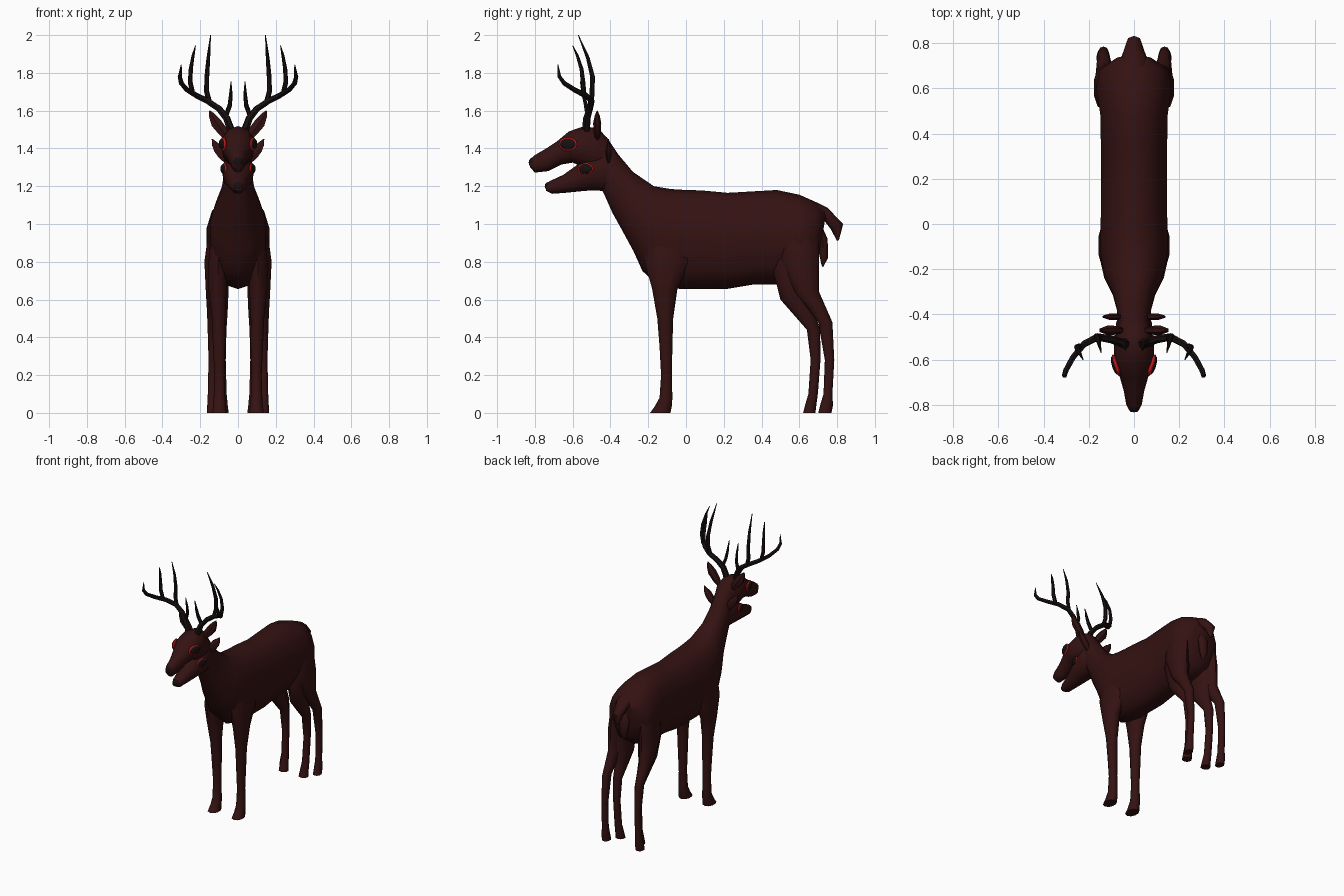
import bpy, bmesh, math
from mathutils import Vector


def material(name, rgb):
    m = bpy.data.materials.new(name)
    m.diffuse_color = (*rgb, 1)
    return m


HIDE = material("dark_red_hide", (0.035, 0.006, 0.006))
DARK = material("near_black", (0.009, 0.005, 0.005))
RED = material("eye_red", (0.6, 0.01, 0.01))


def finish(ob, mat, angle=50):
    ob.data.materials.clear()
    ob.data.materials.append(mat)
    bpy.ops.object.select_all(action='DESELECT')
    ob.select_set(True)
    bpy.context.view_layer.objects.active = ob
    bpy.ops.object.shade_smooth_by_angle(angle=math.radians(angle))
    return ob


def loft(name, sections, side=1, n=12, mat=HIDE):
    """Skin rings; each is (y1, z1, y2, z2, half width, x centre)."""
    bm = bmesh.new()
    rings = []
    for y1, z1, y2, z2, w, x in sections:
        ring = []
        for i in range(n):
            a = 2 * math.pi * i / n
            c, s = math.cos(a), math.sin(a)
            s = math.copysign(abs(s) ** 0.85, s)
            ring.append(bm.verts.new((side * (x + w * s),
                                      (y1 + y2) / 2 + (y1 - y2) / 2 * c,
                                      (z1 + z2) / 2 + (z1 - z2) / 2 * c)))
        rings.append(ring)
    for r, q in zip(rings, rings[1:]):
        for i in range(n):
            j = (i + 1) % n
            bm.faces.new((r[i], r[j], q[j], q[i]))
    bm.faces.new(rings[0])
    bm.faces.new(rings[-1])
    bmesh.ops.recalc_face_normals(bm, faces=bm.faces)
    me = bpy.data.meshes.new(name)
    bm.to_mesh(me)
    bm.free()
    ob = bpy.data.objects.new(name, me)
    bpy.context.collection.objects.link(ob)
    return finish(ob, mat)


def leg(name, rows, side):
    """Rows are (front y, back y, z, half width, x centre)."""
    return loft(name, [(a, z, b, z, w, x) for a, b, z, w, x in rows], side, 10)


def tube(name, pts, radii, side=1, mat=DARK, flat=1.0):
    """Tapered tube through points, optionally flattened in y."""
    cu = bpy.data.curves.new(name, 'CURVE')
    cu.dimensions = '3D'
    cu.bevel_depth = 1
    cu.bevel_resolution = 1
    cu.use_fill_caps = True
    sp = cu.splines.new('POLY')
    sp.points.add(len(pts) - 1)
    y0 = pts[0][1]
    for p, (x, y, z), r in zip(sp.points, pts, radii):
        p.co = (side * x, y - y0, z, 1)
        p.radius = r
    ob = bpy.data.objects.new(name, cu)
    bpy.context.collection.objects.link(ob)
    ob.location.y = y0
    ob.scale.y = flat
    bpy.ops.object.select_all(action='DESELECT')
    ob.select_set(True)
    bpy.context.view_layer.objects.active = ob
    bpy.ops.object.convert(target='MESH')
    return finish(bpy.context.object, mat)


def ball(name, loc, scale, rot, mat):
    bpy.ops.mesh.primitive_uv_sphere_add(segments=14, ring_count=8, location=loc,
                                         rotation=(0, 0, rot))
    ob = bpy.context.object
    ob.name = name
    ob.scale = scale
    return finish(ob, mat)


# Torso and neck
loft("torso_and_neck", [
    (-.46, 1.49, -.45, 1.19, .065, 0), (-.42, 1.46, -.43, 1.15, .072, 0),
    (-.36, 1.37, -.39, 1.06, .078, 0), (-.28, 1.275, -.34, .97, .095, 0),
    (-.17, 1.20, -.28, .86, .135, 0), (-.08, 1.185, -.23, .75, .15, 0),
    (.0, 1.18, -.14, .67, .152, 0), (.08, 1.178, -.02, .655, .15, 0),
    (.22, 1.165, .21, .655, .148, 0), (.36, 1.173, .36, .68, .15, 0),
    (.48, 1.18, .48, .68, .152, 0), (.60, 1.155, .61, .70, .17, 0),
    (.69, 1.115, .67, .74, .155, 0), (.745, 1.07, .70, .82, .09, 0)], n=14)

# Upper and lower heads
loft("upper_head", [
    (-.832, 1.335, -.825, 1.30, .018, 0), (-.80, 1.365, -.80, 1.272, .034, 0),
    (-.74, 1.40, -.73, 1.28, .046, 0), (-.68, 1.44, -.66, 1.315, .065, 0),
    (-.62, 1.49, -.60, 1.325, .088, 0), (-.54, 1.518, -.54, 1.30, .088, 0),
    (-.46, 1.505, -.46, 1.27, .075, 0), (-.40, 1.43, -.42, 1.25, .06, 0)])
loft("lower_head", [
    (-.745, 1.205, -.74, 1.175, .02, 0), (-.72, 1.228, -.71, 1.16, .036, 0),
    (-.65, 1.26, -.64, 1.165, .05, 0), (-.58, 1.31, -.56, 1.173, .07, 0),
    (-.53, 1.36, -.50, 1.178, .084, 0), (-.45, 1.40, -.43, 1.175, .08, 0),
    (-.38, 1.36, -.38, 1.16, .06, 0)])
ball("upper_nose", (0, -.808, 1.325), (.027, .025, .028), 0, DARK)
ball("lower_nose", (0, -.728, 1.20), (.026, .02, .022), 0, DARK)

# Tails
loft("upper_tail", [
    (.69, 1.115, .70, 1.0, .06, 0), (.75, 1.085, .73, 1.02, .055, 0),
    (.832, 1.0, .765, .975, .035, 0), (.81, .915, .80, .91, .008, 0)], n=8)
loft("lower_tail", [
    (.715, 1.0, .68, .95, .035, 0), (.75, .92, .70, .90, .04, 0),
    (.752, .82, .705, .84, .03, 0), (.725, .77, .718, .78, .008, 0)], n=8)

for side, tag in ((1, "right"), (-1, "left")):
    # Front legs
    leg(f"front_leg_{tag}", [
        (-.21, .03, .95, .045, .095), (-.22, .03, .80, .055, .105),
        (-.18, -.045, .66, .05, .108), (-.152, -.068, .50, .037, .103),
        (-.14, -.072, .35, .034, .10), (-.132, -.075, .20, .028, .098),
        (-.14, -.072, .08, .032, .098), (-.165, -.075, .035, .035, .098),
        (-.19, -.082, 0, .04, .098)], side)
    # Inner hind legs, set forward
    leg(f"inner_hind_leg_{tag}", [
        (.48, .68, .90, .05, .095), (.46, .68, .76, .055, .10),
        (.50, .67, .60, .045, .095), (.57, .685, .52, .038, .092),
        (.64, .71, .44, .03, .09), (.66, .712, .28, .024, .088),
        (.648, .698, .10, .026, .085), (.63, .69, .04, .03, .083),
        (.62, .685, 0, .034, .082)], side)
    # Outer hind legs, set back
    leg(f"outer_hind_leg_{tag}", [
        (.50, .70, .95, .045, .115), (.50, .705, .80, .052, .128),
        (.57, .705, .64, .042, .13), (.64, .74, .56, .035, .132),
        (.70, .775, .48, .028, .135), (.735, .785, .28, .022, .135),
        (.728, .775, .10, .024, .137), (.71, .778, .04, .026, .138),
        (.70, .77, 0, .028, .138)], side)
    # Eyes with red rims
    for which, x, y, z, k in (("upper", .079, -.625, 1.423, 1.0),
                              ("lower", .073, -.532, 1.292, .85)):
        ball(f"{which}_eye_rim_{tag}", (side * x, y, z),
             (.012 * k, .051 * k, .037 * k), -.3 * side, RED)
        ball(f"{which}_eye_{tag}", (side * (x + .003), y, z),
             (.016 * k, .045 * k, .031 * k), -.3 * side, DARK)
    # Ears
    tube(f"upper_ear_{tag}", [(.05, -.47, 1.45), (.08, -.47, 1.49), (.115, -.47, 1.535),
                              (.138, -.47, 1.575), (.15, -.47, 1.60)],
         (.018, .03, .033, .02, .003), side, HIDE, .65)
    tube(f"lower_ear_{tag}", [(.055, -.41, 1.33), (.08, -.41, 1.365), (.105, -.41, 1.40),
                              (.124, -.41, 1.425), (.137, -.41, 1.45)],
         (.018, .03, .03, .018, .003), side, HIDE, .5)
    # Antler beam and tines
    tube(f"antler_beam_{tag}", [
        (.035, -.53, 1.49), (.06, -.525, 1.56), (.10, -.51, 1.61), (.16, -.50, 1.65),
        (.22, -.53, 1.68), (.27, -.59, 1.71), (.30, -.645, 1.745), (.308, -.67, 1.78),
        (.30, -.678, 1.845)],
        (.022, .02, .018, .017, .016, .014, .013, .011, .002), side)
    tube(f"antler_brow_tine_{tag}", [
        (.065, -.52, 1.57), (.043, -.53, 1.63), (.038, -.545, 1.69), (.037, -.56, 1.755)],
        (.013, .012, .009, .002), side)
    tube(f"antler_tall_tine_{tag}", [
        (.15, -.502, 1.64), (.166, -.497, 1.70), (.165, -.495, 1.78),
        (.157, -.52, 1.88), (.145, -.57, 2.0)],
        (.014, .014, .013, .010, .002), side)
    tube(f"antler_outer_tine_{tag}", [
        (.238, -.54, 1.685), (.253, -.545, 1.75), (.25, -.553, 1.82),
        (.238, -.575, 1.89), (.225, -.60, 1.945)],
        (.013, .013, .011, .008, .002), side)
